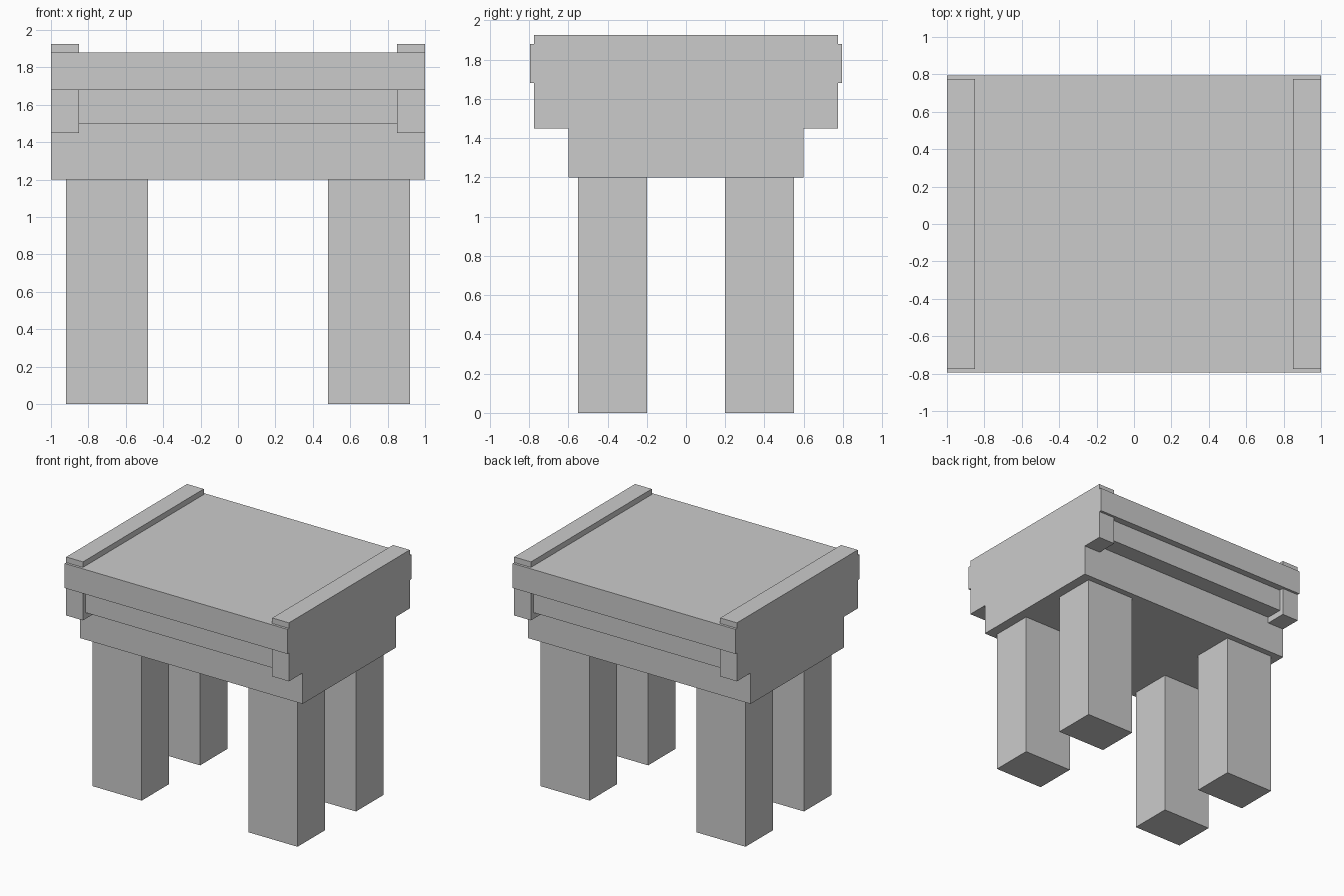
import bpy

if "Cube" in bpy.data.objects:
    bpy.data.objects.remove(bpy.data.objects["Cube"])


def box(name, x, y, z):
    """Box spanning the given (min, max) ranges."""
    bpy.ops.mesh.primitive_cube_add(size=1)
    ob = bpy.context.object
    ob.name = name
    ob.location = [(r[0] + r[1]) / 2 for r in (x, y, z)]
    ob.scale = [r[1] - r[0] for r in (x, y, z)]
    bpy.ops.object.transform_apply(location=True, rotation=True, scale=True)
    return ob


# Four legs
for sx, side in ((-1, "left"), (1, "right")):
    for sy, end in ((-1, "front"), (1, "back")):
        box(f"{end}_{side}_leg", sorted((sx * 0.48, sx * 0.92)),
            sorted((sy * 0.20, sy * 0.55)), (0, 1.2))

# Lower frame, recessed middle layer and top slab
box("lower_frame", (-1, 1), (-0.6, 0.6), (1.2, 1.5))
box("middle_layer", (-0.85, 0.85), (-0.74, 0.74), (1.5, 1.68))
box("top_slab", (-1, 1), (-0.795, 0.795), (1.68, 1.88))

# End panels rising through the slab as low rims
for sx, side in ((-1, "left"), (1, "right")):
    box(f"{side}_end_panel", sorted((sx * 0.85, sx * 1.0)),
        (-0.775, 0.775), (1.45, 1.925))
